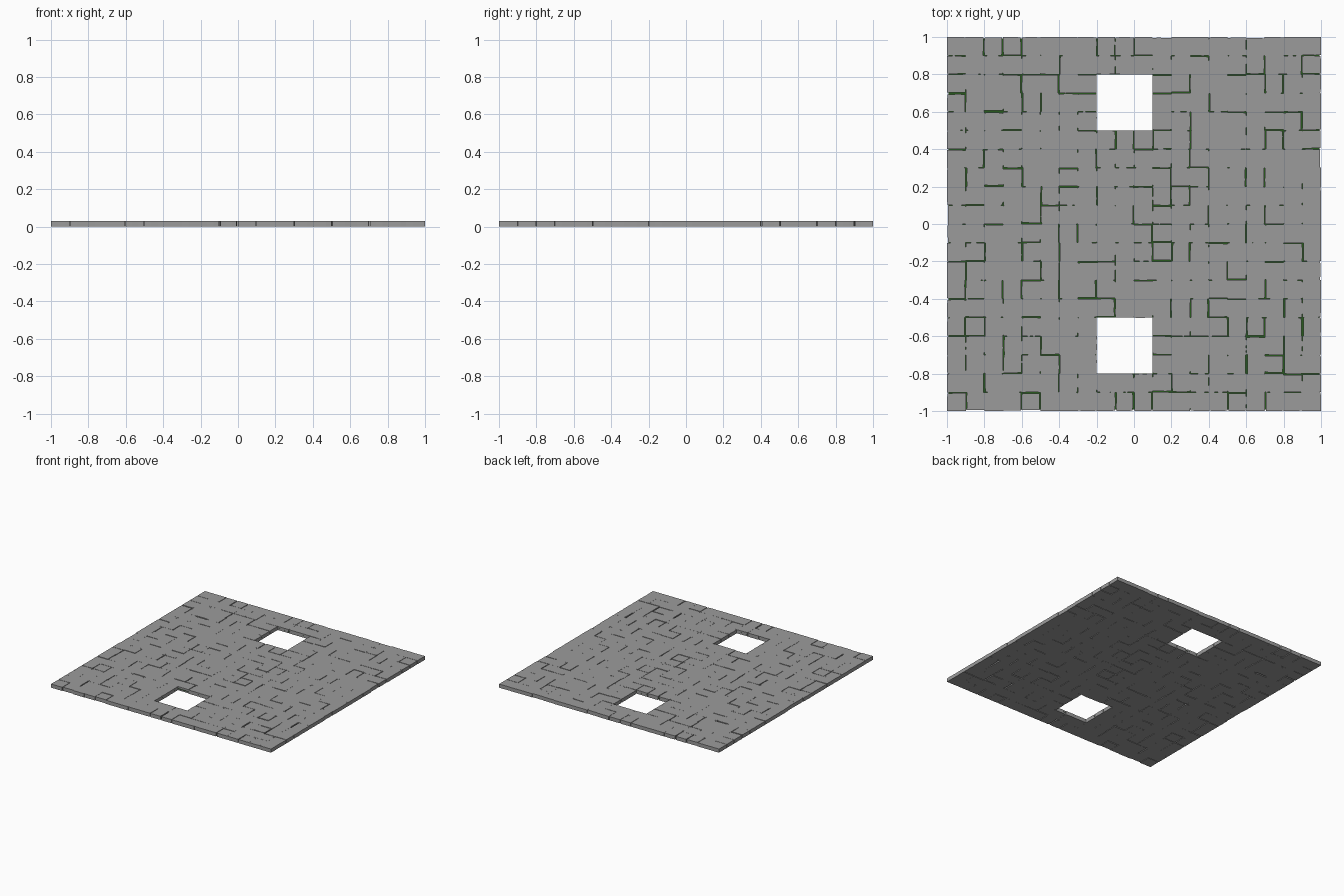
import bpy, bmesh, random
from mathutils import Vector

if "Cube" in bpy.data.objects:
    bpy.data.objects.remove(bpy.data.objects["Cube"])

random.seed(7)
N, S, H = 20, 0.1, 0.03          # tiles per side, tile size, thickness


def is_hole(i, j):
    return 8 <= i <= 10 and (2 <= j <= 4 or 15 <= j <= 17)


def make_object(bm, name, color):
    bmesh.ops.recalc_face_normals(bm, faces=bm.faces)
    me = bpy.data.meshes.new(name)
    bm.to_mesh(me)
    bm.free()
    ob = bpy.data.objects.new(name, me)
    bpy.context.collection.objects.link(ob)
    mat = bpy.data.materials.new(name + "_colour")
    mat.diffuse_color = (*color, 1)
    mat.use_nodes = True
    mat.node_tree.nodes["Principled BSDF"].inputs["Base Color"].default_value = mat.diffuse_color
    me.materials.append(mat)


def side_inset():
    # most stones touch or slightly overlap, some leave an open joint
    return random.uniform(0.002, 0.006) if random.random() < 0.13 else random.uniform(-0.002, 0)


def add_stone(bm, x, y):
    left, right, front, back = (side_inset() for _ in range(4))
    lo = Vector((max(-1, x + left), max(-1, y + front)))
    hi = Vector((min(1, x + S - right), min(1, y + S - back)))
    corners = [lo, Vector((hi.x, lo.y)), hi, Vector((lo.x, hi.y))]
    mid = (lo + hi) / 2
    # worn outline: each side cut in three, nudged inwards
    outline = []
    for k in range(4):
        for t in (0.0, 0.35, 0.7):
            p = corners[k].lerp(corners[(k + 1) % 4], t)
            wear = random.uniform(0, 0.05 if t == 0 else 0.025)
            outline.append(p.lerp(mid, wear))
    bottom, top = ([bm.verts.new((*p, z)) for p in outline] for z in (0, H))
    n = len(outline)
    for k in range(n):
        bm.faces.new((bottom[k], bottom[(k + 1) % n], top[(k + 1) % n], top[k]))
    bm.faces.new(top)
    bm.faces.new(bottom[::-1])


# paving stones, leaving two square openings
bm = bmesh.new()
for i in range(N):
    for j in range(N):
        if not is_hole(i, j):
            add_stone(bm, -1 + i * S, -1 + j * S)
make_object(bm, "paving_stones", (0.33, 0.33, 0.33))

# moss sheet seen between the stones
bm = bmesh.new()
grid = [[bm.verts.new((max(-0.992, min(0.992, -1 + i * S)),
                       max(-0.992, min(0.992, -1 + j * S)), H / 2))
         for j in range(N + 1)] for i in range(N + 1)]
for i in range(N):
    for j in range(N):
        if not is_hole(i, j):
            bm.faces.new((grid[i][j], grid[i + 1][j], grid[i + 1][j + 1], grid[i][j + 1]))
make_object(bm, "moss_joints", (0.02, 0.1, 0.012))
